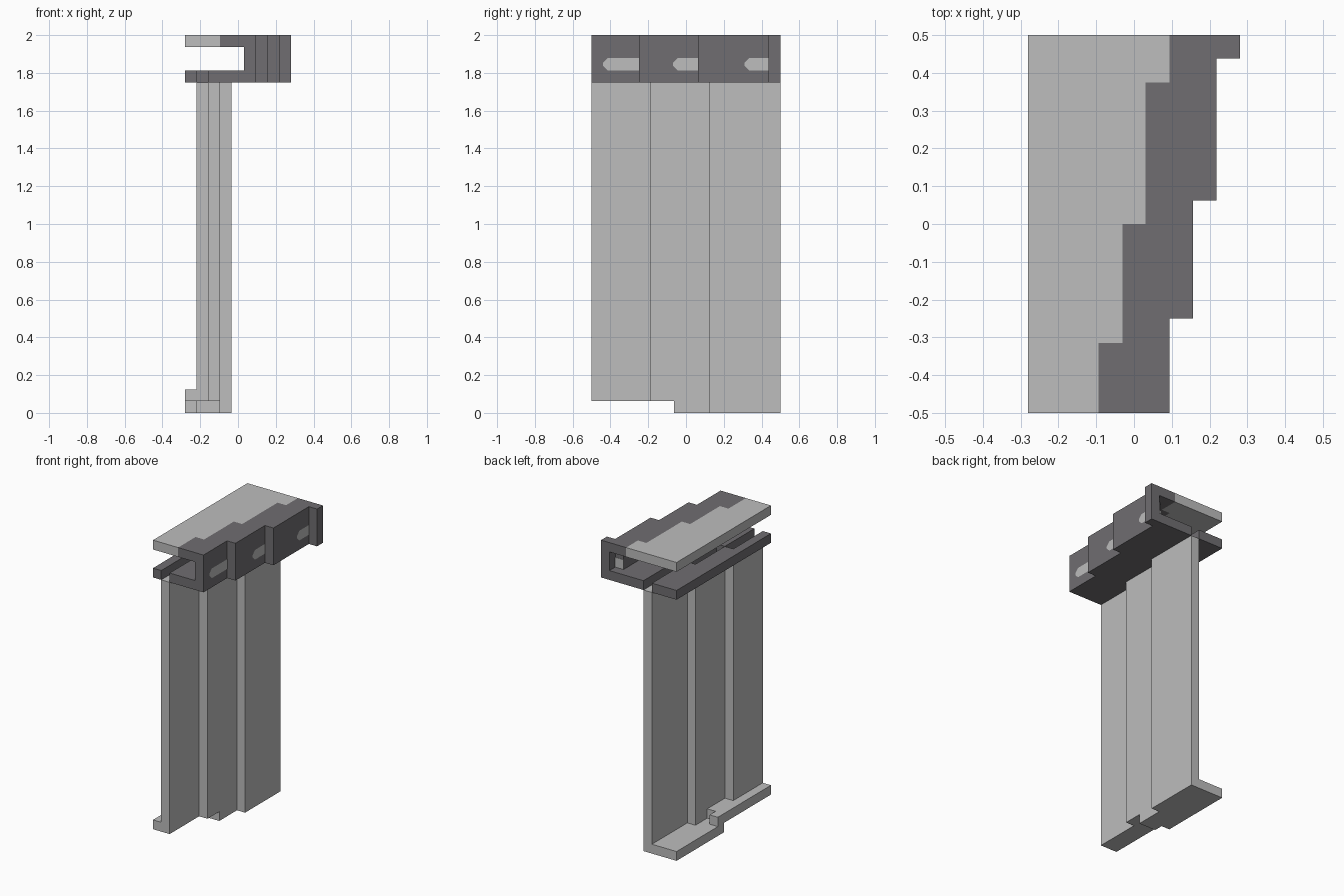
import bpy, bmesh

cube = bpy.data.objects.get("Cube")
if cube:
    bpy.data.objects.remove(cube, do_unlink=True)


def material(name, rgb):
    m = bpy.data.materials.new(name)
    m.use_nodes = True
    color = (*rgb, 1)
    m.diffuse_color = color
    m.node_tree.nodes["Principled BSDF"].inputs["Base Color"].default_value = color
    return m


LIGHT = material("light_grey", (0.51, 0.51, 0.51))
DARK = material("dark_grey", (0.16, 0.155, 0.165))


def finish(name, bm, mat):
    bmesh.ops.recalc_face_normals(bm, faces=bm.faces[:])
    mesh = bpy.data.meshes.new(name)
    bm.to_mesh(mesh)
    bm.free()
    mesh.materials.append(mat)
    ob = bpy.data.objects.new(name, mesh)
    bpy.context.collection.objects.link(ob)
    return ob


def prism(name, outline, z0, z1, mat):
    """Extrude a plan outline (x, y) upward from z0 to z1."""
    bm = bmesh.new()
    face = bm.faces.new([bm.verts.new((x, y, z0)) for x, y in outline])
    top = bmesh.ops.extrude_face_region(bm, geom=[face])["geom"]
    verts = [v for v in top if isinstance(v, bmesh.types.BMVert)]
    bmesh.ops.translate(bm, vec=(0, 0, z1 - z0), verts=verts)
    return finish(name, bm, mat)


def box(name, x0, x1, y0, y1, z0, z1, mat):
    return prism(name, [(x0, y0), (x1, y0), (x1, y1), (x0, y1)], z0, z1, mat)


def edge(steps):
    """Turn (x, y_start, y_end) steps into a staircase line running to +y."""
    return [(x, y) for x, a, b in steps for y in (a, b)]


def band(left, right):
    """Close the outline between two staircase lines."""
    return edge(right) + edge(left)[::-1]


def shift(steps, dx):
    return [(x + dx, a, b) for x, a, b in steps]


T = 0.0625                      # panel thickness
BACK = [(-0.28, -0.5, 0.5)]
rim = [(0.094, -0.5, -0.25), (0.156, -0.25, 0.0625),
       (0.219, 0.0625, 0.4375), (0.28, 0.4375, 0.5)]
paint = [(-0.094, -0.5, -0.315), (-0.031, -0.315, 0),
         (0.031, 0, 0.375), (0.094, 0.375, 0.5)]
wall = [(-0.157, -0.5, -0.1875), (-0.095, -0.1875, 0.125), (-0.035, 0.125, 0.5)]
wall_in = shift(wall, -T)

# Roof slab in two colours
prism("roof_light", band(BACK, paint), 2 - T, 2, LIGHT)
prism("roof_dark", band(paint, rim), 2 - T, 2, DARK)

# Channel floor, split by the slot above the wall
prism("channel_floor", band(wall, rim), 1.75, 1.75 + T, DARK)
prism("channel_rail", band(BACK, wall_in), 1.75, 1.75 + T, DARK)

# Stepped parapet panels with light slots
for i, (x, y0, y1) in enumerate(rim):
    box(f"parapet_{i + 1}", x - T, x, y0, y1, 1.75 + T, 2 - T, DARK)
    if i == 3:
        continue
    start = (-0.44, -0.07, 0.31)[i]
    z0, z1, c = 1.813, 1.878, 0.025
    shape = [(start, z0 + c), (start + c, z0), (y1, z0),
             (y1, z1), (start + c, z1), (start, z1 - c)]
    bm = bmesh.new()
    face = bm.faces.new([bm.verts.new((x + 0.002, y, z)) for y, z in shape])
    finish(f"slot_{i + 1}", bm, LIGHT)
    box(f"slot_end_{i + 1}", x - T, x, y1, y1 + 0.002, z0, z1, LIGHT)

# Tall stepped wall, raised at the front lower edge
for i, (x, y0, y1) in enumerate(wall):
    cut = min(max(-T, y0), y1)
    if cut > y0:
        box(f"wall_front_{i + 1}", x - T, x, y0, cut, T, 1.75, LIGHT)
    if cut < y1:
        box(f"wall_{i + 1}", x - T, x, cut, y1, 0, 1.75, LIGHT)

# Base ledge: high at the front, low at the back, with a stepped riser
columns = [(-0.28, -0.2195, 0.0, 0.5), (-0.2195, -0.157, -T, 0.5),
           (-0.157, -0.0975, 0.125, 0.5)]
for i, (x0, x1, drop, y1) in enumerate(columns):
    box(f"ledge_low_{i + 1}", x0, x1, drop, y1, 0, T, LIGHT)
for i, (x0, x1, y0, y1) in enumerate([(-0.28, -0.2195, -0.5, T),
                                      (-0.2195, -0.157, -0.1875, 0)]):
    box(f"ledge_high_{i + 1}", x0, x1, y0, y1, T, 2 * T, LIGHT)
